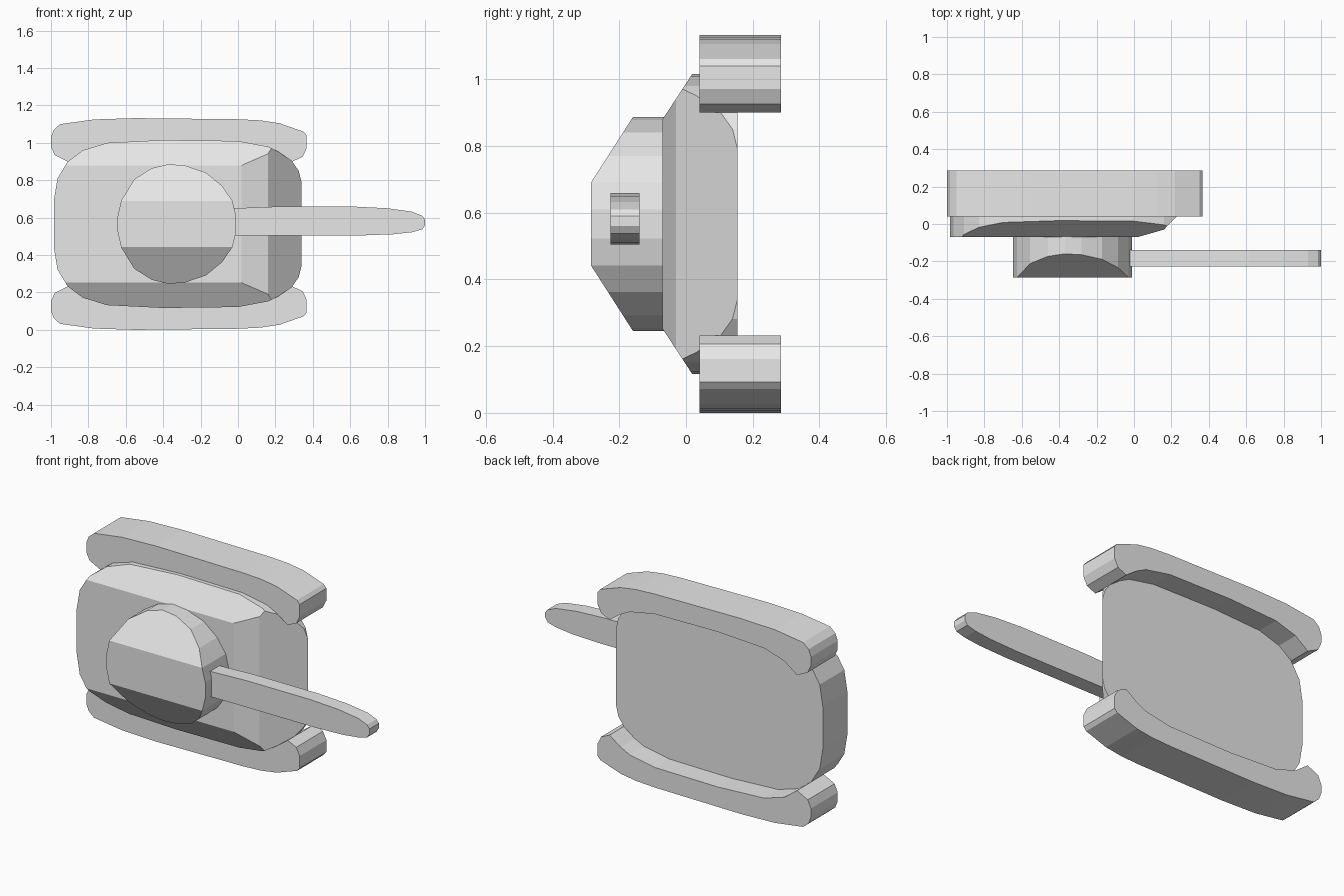
import bpy
import bmesh
from mathutils import Vector

if "Cube" in bpy.data.objects:
    bpy.data.objects.remove(bpy.data.objects["Cube"], do_unlink=True)

MID = 0.566  # height of the symmetry plane

grey = bpy.data.materials.new("plain_grey")
grey.use_nodes = True
grey.diffuse_color = (0.8, 0.8, 0.8, 1)
grey.node_tree.nodes["Principled BSDF"].inputs["Base Color"].default_value = (0.8, 0.8, 0.8, 1)


def flip(points):
    """Mirror an outline across the symmetry plane, reversing its order."""
    return [(x, 2 * MID - z) for x, z in reversed(points)]


def slab(name, outline, y0, y1, cuts=()):
    """Extrude an x-z outline along y, then plane off each (point, normal) cut."""
    bm = bmesh.new()
    face = bm.faces.new([bm.verts.new((x, y0, z)) for x, z in outline])
    ext = bmesh.ops.extrude_face_region(bm, geom=[face], use_keep_orig=True)
    moved = [v for v in ext["geom"] if isinstance(v, bmesh.types.BMVert)]
    bmesh.ops.translate(bm, verts=moved, vec=(0, y1 - y0, 0))
    for point, normal in cuts:
        res = bmesh.ops.bisect_plane(
            bm, geom=bm.verts[:] + bm.edges[:] + bm.faces[:], dist=1e-5,
            plane_co=point, plane_no=Vector(normal).normalized(), clear_outer=True)
        rim = [e for e in res["geom_cut"] if isinstance(e, bmesh.types.BMEdge)]
        bmesh.ops.edgeloop_fill(bm, edges=rim)
    bmesh.ops.recalc_face_normals(bm, faces=bm.faces)
    mesh = bpy.data.meshes.new(name)
    bm.to_mesh(mesh)
    bm.free()
    mesh.materials.append(grey)
    obj = bpy.data.objects.new(name, mesh)
    bpy.context.collection.objects.link(obj)
    return obj


def side_bevels(y, z, dy, dz):
    """Matching upper and lower sloped cuts, rising dz over a depth of dy."""
    return [((0, y, z), (0, -dz, dy)), ((0, y, 2 * MID - z), (0, -dz, -dy))]


# Hull with sloped flanks and a two-step sloped nose
hull_edge = [(-0.91, 0.9), (-0.83, 0.96), (-0.7, 1.0), (-0.4, 1.015), (0.0, 1.01),
             (0.16, 0.98), (0.22, 0.95), (0.29, 0.9)]
hull_top = [(-0.985, 0.69), (-0.965, 0.81)] + hull_edge + [(0.325, 0.85), (0.342, 0.78)]
nose = [((0.02, -0.07, 0), (0.04, -0.14, 0)), ((0.16, -0.03, 0), (0.185, -0.18, 0))]
slab("hull", hull_top + flip(hull_top), -0.07, 0.155,
     side_bevels(-0.07, 0.88, 0.085, 0.13) + nose)

# Tracks hugging the hull edge
track = hull_edge + [(0.345, 0.925), (0.367, 0.97), (0.367, 1.04), (0.35, 1.06),
                     (0.22, 1.105), (0.12, 1.12), (0.0, 1.126), (-0.55, 1.132),
                     (-0.77, 1.125), (-0.95, 1.1), (-0.985, 1.07), (-1.0, 1.03),
                     (-1.0, 0.98), (-0.98, 0.935)]
slab("upper_track", track, 0.04, 0.285)
slab("lower_track", flip(track), 0.04, 0.285)

# Rounded turret with sloped sides
turret_top = [(-0.647, 0.59), (-0.625, 0.69), (-0.555, 0.805), (-0.46, 0.865),
              (-0.37, 0.886), (-0.28, 0.878), (-0.17, 0.84), (-0.085, 0.77),
              (-0.03, 0.69), (-0.01, 0.61)]
slab("turret", turret_top + flip(turret_top), -0.285, -0.06,
     side_bevels(-0.285, 0.69, 0.125, 0.195))

# Gun barrel with a rounded tip
barrel_top = [(-0.06, 0.65), (0.05, 0.653), (0.2, 0.659), (0.62, 0.659), (0.8, 0.65),
              (0.93, 0.632), (0.985, 0.61), (1.0, 0.59)]
barrel_low = [(1.0, 0.56), (0.985, 0.537), (0.93, 0.522), (0.83, 0.511), (0.66, 0.505),
              (-0.06, 0.505)]
slab("gun_barrel", barrel_top + barrel_low, -0.226, -0.14)
